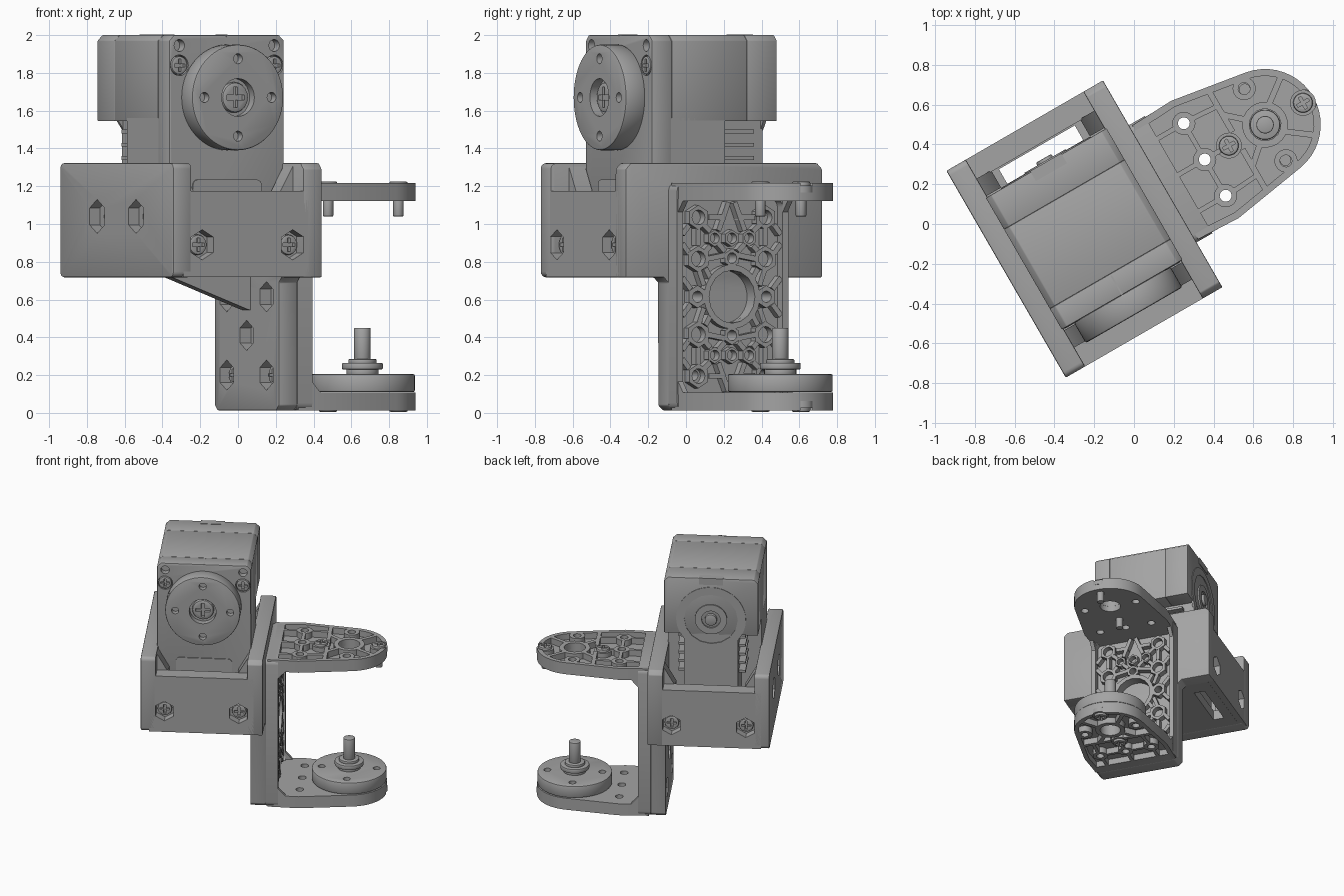
import bpy
from math import sin, cos, pi, radians
from mathutils import Matrix, Vector

if "Cube" in bpy.data.objects:
    bpy.data.objects.remove(bpy.data.objects["Cube"])

gray = bpy.data.materials.new("machined_gray")
gray.use_nodes = True
gray.diffuse_color = (0.37, 0.37, 0.37, 1)
gray.node_tree.nodes["Principled BSDF"].inputs["Base Color"].default_value = gray.diffuse_color

TURN = radians(30)
ORIGIN = Vector((-0.0515, 0.089, 0))
U = -0.229      # centre line of the cradle and motor
MID = 0.615     # mid height of the fork bracket
parts = []


def circle(cx, cy, r, n=32, start=0.0):
    return [(cx + r * cos(start + 2 * pi * i / n), cy + r * sin(start + 2 * pi * i / n)) for i in range(n)]


def rect(x0, y0, x1, y1):
    return [(x0, y0), (x1, y0), (x1, y1), (x0, y1)]


def rounded(x0, y0, x1, y1, r):
    pts = []
    for k, (cx, cy) in enumerate([(x1 - r, y1 - r), (x0 + r, y1 - r), (x0 + r, y0 + r), (x1 - r, y0 + r)]):
        pts += [(cx + r * cos((k + j / 4) * pi / 2), cy + r * sin((k + j / 4) * pi / 2)) for j in range(5)]
    return pts


def apply(obj, mod):
    bpy.context.view_layer.objects.active = obj
    bpy.ops.object.modifier_apply(modifier=mod.name)


def prism(name, pts, axis, a, b, bevel=0.0):
    """Extrude a 2D outline along an axis from a to b."""
    place = {"x": lambda p, h: (h, p[0], p[1]), "y": lambda p, h: (p[0], h, p[1]),
             "z": lambda p, h: (p[0], p[1], h)}[axis]
    n = len(pts)
    verts = [place(p, h) for h in (a, b) for p in pts]
    faces = [list(range(n))[::-1], list(range(n, 2 * n))]
    faces += [[i, (i + 1) % n, n + (i + 1) % n, n + i] for i in range(n)]
    mesh = bpy.data.meshes.new(name)
    mesh.from_pydata(verts, [], faces)
    area = sum(p[0] * q[1] - q[0] * p[1] for p, q in zip(pts, pts[1:] + pts[:1]))
    if (area * (b - a) < 0) != (axis == "y"):
        mesh.flip_normals()
    mesh.materials.append(gray)
    obj = bpy.data.objects.new(name, mesh)
    bpy.context.collection.objects.link(obj)
    obj.location, obj.rotation_euler.z = ORIGIN, TURN
    parts.append(obj)
    if bevel:
        mod = obj.modifiers.new("edge", "BEVEL")
        mod.width, mod.segments, mod.limit_method, mod.angle_limit = bevel, 2, "ANGLE", radians(40)
        bpy.context.view_layer.update()
        apply(obj, mod)
    return obj


def cut(obj, pts, axis, a, b):
    tool = prism("cutter", pts, axis, a, b)
    tool.hide_render = True
    bpy.context.view_layer.update()
    mod = obj.modifiers.new("cut", "BOOLEAN")
    mod.operation, mod.solver, mod.object = "DIFFERENCE", "EXACT", tool
    apply(obj, mod)
    parts.remove(tool)
    bpy.data.objects.remove(tool)


def tube(name, c, r_out, r_in, axis, a, b, n=24):
    obj = prism(name, circle(*c, r_out, n, pi / 6), axis, a, b)
    cut(obj, circle(*c, r_in, 16), axis, min(a, b) - 0.02, max(a, b) + 0.02)
    return obj


def rib(name, p, q, w, axis, a, b):
    d = (Vector(q) - Vector(p)).normalized() * w / 2
    prism(name, [(p[0] + d.y, p[1] - d.x), (q[0] + d.y, q[1] - d.x),
                 (q[0] - d.y, q[1] + d.x), (p[0] - d.y, p[1] + d.x)], axis, a, b)


# Cross-head screw, pointing up at its origin, reused everywhere
screw_mesh = None


def screw(name, spot, direction, scale=1.0):
    global screw_mesh
    if screw_mesh is None:
        head = prism("screw_master", circle(0, 0, 0.045, 20), "z", -0.04, 0, 0.008)
        for s in (1, -1):
            w, l = (0.007, 0.03) if s > 0 else (0.03, 0.007)
            cut(head, rect(-w, -l, w, l), "z", -0.02, 0.02)
        screw_mesh = head.data
        parts.remove(head)
        bpy.data.objects.remove(head)
    obj = bpy.data.objects.new(name, screw_mesh)
    bpy.context.collection.objects.link(obj)
    rot = Vector(direction).to_track_quat("Z", "Y").to_matrix().to_4x4()
    obj.matrix_world = (Matrix.Translation(ORIGIN) @ Matrix.Rotation(TURN, 4, "Z")
                        @ Matrix.Translation(spot) @ rot @ Matrix.Scale(scale, 4))
    parts.append(obj)


# Cradle: side walls, end walls, floor with slots
outer = prism("cradle_outer_wall", rounded(-0.6, 0.718, 0.6, 1.322, 0.03), "x", -0.683, -0.57, 0.008)
for v in (-0.206, 0.206):
    cut(outer, circle(v, 1.04, 0.09, 6, pi / 6), "x", -0.7, -0.62)
    cut(outer, circle(v, 1.04, 0.035, 16), "x", -0.7, -0.5)
low = [(-0.6, 0.718), (-0.37, 0.718), (-0.34, 0.69), (-0.34, 0.04), (-0.31, 0.013)]
high = [(0.57, 1.322), (0.6, 1.292)]
inner = prism("cradle_inner_wall", low + [(-p[0], p[1]) for p in low[::-1]]
              + high[::-1] + [(-p[0], p[1]) for p in high], "x", 0.112, 0.226, 0.006)
mount_holes = [(-0.21, 0.2), (0.21, 0.2), (0, 0.41), (-0.21, MID), (0.21, MID)]
for c in mount_holes:
    cut(inner, circle(*c, 0.08, 6, pi / 6), "x", 0.1, 0.18)
    cut(inner, circle(*c, 0.03, 16), "x", 0.1, 0.3)
for c in mount_holes[:2]:
    screw("mount_screw", (0.15, *c), (-1, 0, 0), 1.1)
for side, name in ((-1, "front"), (1, "back")):
    wall = prism(f"cradle_{name}_wall", rect(-0.62, 0.72, 0.16, 1.175), "y", side * 0.6, side * 0.483)
    for du in (-0.277, 0.277):
        cut(wall, circle(U + du, 0.89, 0.08, 6, pi / 6), "y", side * 0.62, side * 0.53)
        screw(f"{name}_wall_screw", (U + du, side * 0.56, 0.89), (0, side, 0), 1.2)
        # sloped corner posts
        edge, tip = (U + du * 1.24, U + du * 0.93)
        prism("corner_post", [(edge, 0.75), (tip, 0.75), (tip, 1.16), (edge, 1.31)], "y", side * 0.49, side * 0.39)
floor = prism("cradle_floor", rect(-0.62, -0.55, 0.16, 0.55), "z", 0.719, 0.8)
cut(floor, rect(-0.45, 0.39, -0.01, 0.475), "z", 0.6, 0.9)
prism("under_brace", [(-0.4, 0.73), (0.13, 0.73), (0.13, 0.54), (0.09, 0.55)], "y", -0.04, 0.04)

# Motor body: three shells with bevelled seams
W = 0.35
body = [(U - W, 1.545), (U + W, 1.545), (U + W, 1.972), (U + W - 0.03, 2), (U - W + 0.03, 2), (U - W, 1.972)]
full = [(U - W + 0.01, 0.8), (U + W - 0.01, 0.8)] + [(U + W, 1.0)] + body[2:] + [(U - W, 1.0)]
face = prism("motor_front_shell", full, "y", -0.381, -0.26, 0.005)
for du in (-0.29, 0.29):
    cut(face, circle(U + du, 1.945, 0.032, 16), "y", -0.4, -0.33)
    cut(face, circle(U + du, 1.84, 0.055, 20), "y", -0.4, -0.35)
    screw("motor_screw", (U + du, -0.385, 1.84), (0, -1, 0), 1.1)
prism("motor_middle_shell", body, "y", -0.26, 0.2, 0.004)
prism("motor_back_shell", body, "y", 0.2, 0.383, 0.004)
prism("motor_lower_body", rect(U - W, 0.8, U + W, 1.56), "y", -0.265, 0.067)
prism("motor_lower_column", rect(U - 0.2, 0.8, U + 0.2, 1.56), "y", 0.05, 0.381)
for i in range(5):
    z = 1.2 + i * 0.07
    prism("connector_fin", rect(U - 0.25, z, U + 0.25, z + 0.02), "y", 0.06, 0.3)
prism("motor_front_plate", rounded(U - 0.21, 1.0, U + 0.21, 1.235, 0.03), "y", -0.388, -0.37)
prism("motor_top_tab", rect(U - 0.09, 0.33, U + 0.09, 0.388), "z", 1.95, 2.003)
prism("motor_front_mark", rect(U - 0.004, -0.383, U + 0.004, -0.27), "z", 1.99, 2.002)
tube("back_bearing_ring", (U, 1.67), 0.26, 0.2, "y", 0.37, 0.388, 40)
tube("back_bearing_hub", (U, 1.67), 0.12, 0.07, "y", 0.37, 0.395, 32)
prism("back_bearing_pin", circle(U, 1.67, 0.045), "y", 0.37, 0.41, 0.006)


def horn(name, c, r, axis, base, top, sign):
    obj = prism(name, circle(*c, r, 56), axis, base, top, 0.01)
    lo, hi = sorted((top - sign * 0.045, top + sign * 0.05))
    for i in range(4):
        cut(obj, circle(c[0] + 0.205 * cos(i * pi / 2), c[1] + 0.205 * sin(i * pi / 2), 0.027, 16), axis, lo, hi)
    return obj


disc = horn("drive_horn", (U, 1.67), 0.28, "y", -0.38, -0.5, -1)
cut(disc, circle(U, 1.67, 0.1), "y", -0.52, -0.45)
screw("drive_horn_screw", (U, -0.475, 1.67), (0, -1, 0), 1.8)

# Fork bracket: backing plate with ribs
plate = prism("fork_plate", rounded(-0.34, 0.013, 0.34, 1.217, 0.04), "x", 0.226, 0.262)
cut(plate, circle(0, MID, 0.14, 40), "x", 0.2, 0.4)
for c in mount_holes + [(0, 0.82)]:
    cut(plate, circle(*c, 0.03, 16), "x", 0.2, 0.4)
rim = prism("fork_plate_rim", rounded(-0.34, 0.013, 0.34, 1.217, 0.04), "x", 0.26, 0.318)
cut(rim, rounded(-0.305, 0.1, 0.305, 1.13, 0.04), "x", 0.2, 0.4)
tube("plate_centre_ring", (0, MID), 0.17, 0.14, "x", 0.26, 0.31, 40)
bosses = [(0.205, 0.42, 0.065), (0.205, 0.2, 0.07), (0.105, 0.31, 0.045)]
for sv in (-1, 1):
    tube("plate_boss", (sv * 0.21, MID), 0.06, 0.03, "x", 0.26, 0.31, 6)
    tube("plate_boss", (0, MID + sv * 0.205), 0.05, 0.028, "x", 0.26, 0.31, 6)
    tube("plate_boss", (0, MID + sv * 0.31), 0.045, 0.028, "x", 0.26, 0.31, 6)
    for sz in (-1, 1):
        for v, z, r in bosses:
            tube("plate_boss", (sv * v, MID + sz * z), r, r * 0.6, "x", 0.26, 0.31, 6)
        for p, q in (((0.17, 0.06), (0.2, 0.14)), ((0.25, 0.04), (0.3, 0.1)), ((0.26, 0.23), (0.3, 0.28)),
                     ((0.13, 0.1), (0.16, 0.15)), ((0.13, 0.345), (0.17, 0.38)), ((0.13, 0.27), (0.16, 0.24)),
                     ((0.08, 0.35), (0.02, 0.5)), ((0.205, 0.27), (0.205, 0.36)), ((0.14, 0.42), (0.04, 0.42)),
                     ((0.04, 0.22), (0.15, 0.2)), ((0.26, 0.38), (0.3, 0.33)), ((0.04, 0.24), (0.08, 0.28))):
            rib("plate_rib", (sv * p[0], MID + sz * p[1]), (sv * q[0], MID + sz * q[1]), 0.028, "x", 0.26, 0.308)


# Fork arms: slab, rim, ribs and bosses, mirrored about mid height
def arm_outline(u0, w, r):
    arc = [(0.82 + r * cos(radians(t)), r * sin(radians(t))) for t in range(-80, 81, 8)]
    return [(u0, -w), (0.47, -w - 0.01)] + arc + [(0.47, w + 0.01), (u0, w)]


for s, name in ((1, "upper"), (-1, "lower")):
    inside, skin, out = (MID + s * h for h in (0.508, 0.553, 0.602))
    below, above = sorted((MID + s * 0.4, MID + s * 0.7))
    slab = prism(f"{name}_arm_slab", arm_outline(0.24, 0.33, 0.28), "z", inside, skin)
    edge = prism(f"{name}_arm_rim", arm_outline(0.24, 0.33, 0.28), "z", skin, out)
    cut(edge, arm_outline(0.3, 0.295, 0.245), "z", below, above)
    cut(edge, circle(1.05, 0, 0.06, 20), "z", below, above)
    cut(slab, circle(0.82, 0, 0.08), "z", below, above)
    tube(f"{name}_arm_hub", (0.82, 0), 0.115, 0.08, "z", skin, out, 32)
    for c in ((0.47, 0.21), (0.47, 0), (0.47, -0.21), (0.82, 0.21), (0.82, -0.21)):
        cut(slab, circle(*c, 0.03, 16), "z", below, above)
        tube(f"{name}_arm_boss", c, 0.058, 0.03, "z", skin, out)
        if c[0] < 0.5:
            rib("arm_rib", (0.29, c[1]), (0.42, c[1]), 0.025, "z", skin, out)
            rib("arm_rib", (0.52, c[1]), (0.56 if c[1] == 0 else 0.66, c[1] * 0.95), 0.025, "z", skin, out)
    for sv in (-1, 1):
        rib("arm_rib", (0.47, sv * 0.05), (0.47, sv * 0.16), 0.025, "z", skin, out)
        rib("arm_rib", (0.66, sv * 0.05), (0.66, sv * 0.29), 0.03, "z", skin, out)
        rib("arm_rib", (0.89, sv * 0.08), (1.01, sv * 0.17), 0.03, "z", skin, out)
        rib("arm_rib", (0.75, sv * 0.07), (0.66, sv * 0.15), 0.03, "z", skin, out)
    for u in (0.61, 1.04):
        tube("arm_screw_seat", (u, 0), 0.065, 0.045, "z", skin, out - s * 0.012)
        screw("arm_screw", (u, 0, out + s * 0.008), (0, 0, s), 1.1)
        if s > 0:
            prism("arm_screw_shank", circle(u, 0, 0.028, 12), "z", 1.04, skin, 0.005)
    prism("fork_corner_chamfer", [(0.3, inside + s * 0.01), (0.38, inside + s * 0.01), (0.3, inside - s * 0.08)],
          "y", -0.335, -0.305)
    prism("fork_corner_chamfer", [(0.3, inside + s * 0.01), (0.38, inside + s * 0.01), (0.3, inside - s * 0.08)],
          "y", 0.305, 0.335)

# Idler horn with stepped shaft
horn("idler_horn", (0.82, 0), 0.278, "z", 0.11, 0.206, 1)
for name, r, a, b in (("shaft_base", 0.085, 0.2, 0.235), ("shaft_flange", 0.108, 0.23, 0.265),
                      ("shaft_collar", 0.075, 0.26, 0.285), ("shaft_pin", 0.044, 0.28, 0.45)):
    prism(name, circle(0.82, 0, r), "z", a, b, 0.006)

# Smooth round surfaces, keep hard edges
bpy.ops.object.select_all(action="DESELECT")
for obj in parts:
    obj.select_set(True)
bpy.context.view_layer.objects.active = parts[0]
bpy.ops.object.shade_smooth_by_angle(angle=radians(30))
